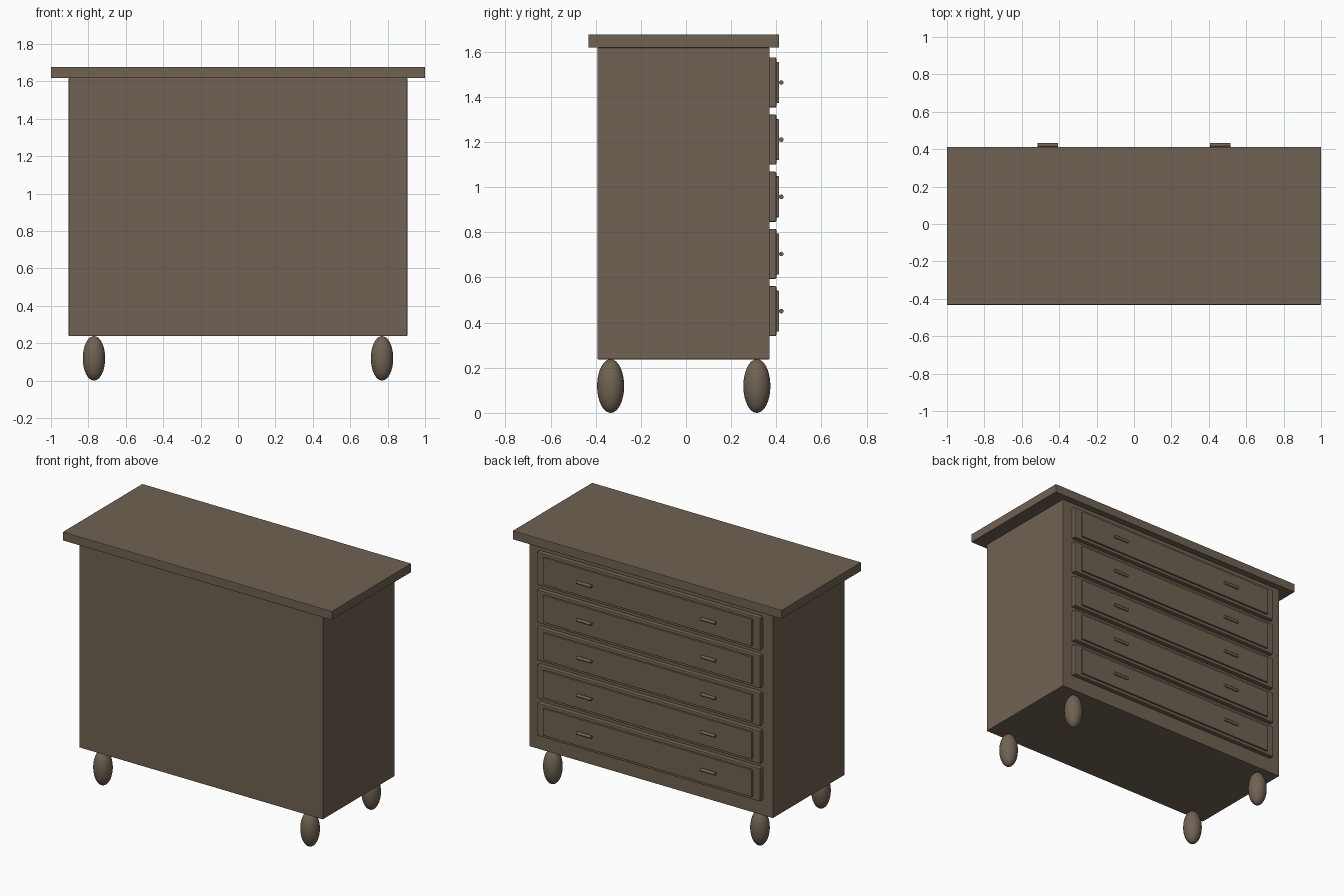
import bpy

if "Cube" in bpy.data.objects:
    bpy.data.objects.remove(bpy.data.objects["Cube"])

wood = bpy.data.materials.new("brown_wood")
wood.diffuse_color = (0.16, 0.122, 0.085, 1)
wood.use_nodes = True
wood.node_tree.nodes["Principled BSDF"].inputs["Base Color"].default_value = wood.diffuse_color


def finish(name):
    ob = bpy.context.object
    ob.name = name
    ob.data.materials.append(wood)
    return ob


def box(name, x, y, z, bevel=0.003):
    """Box from (min, max) pairs, with softly eased edges."""
    bpy.ops.mesh.primitive_cube_add(
        size=1, location=[(a + b) / 2 for a, b in (x, y, z)])
    ob = finish(name)
    ob.scale = [b - a for a, b in (x, y, z)]
    bpy.ops.object.transform_apply(location=False, rotation=False, scale=True)
    mod = ob.modifiers.new("eased_edges", 'BEVEL')
    mod.width = bevel
    mod.segments = 2
    return ob


# Cabinet body and overhanging top
box("cabinet_body", (-0.905, 0.905), (-0.392, 0.37), (0.237, 1.618))
box("table_top", (-1, 1), (-0.432, 0.412), (1.618, 1.677))

# Egg-shaped feet
for side, x in (("left", -0.77), ("right", 0.77)):
    for end, y in (("front", -0.334), ("back", 0.314)):
        bpy.ops.mesh.primitive_uv_sphere_add(
            segments=32, ring_count=16, radius=1, location=(x, y, 0.119))
        foot = finish(f"{end}_{side}_foot")
        foot.scale = (0.06, 0.06, 0.119)
        bpy.ops.object.transform_apply(location=False, rotation=False, scale=True)
        bpy.ops.object.shade_smooth_by_angle()

# Five drawers, each with a raised panel and two bar handles
for i in range(5):
    z = 0.451 + i * 0.2533
    box(f"drawer_front_{i + 1}", (-0.83, 0.83), (0.365, 0.40),
        (z - 0.111, z + 0.111), 0.005)
    box(f"drawer_panel_{i + 1}", (-0.777, 0.777), (0.39, 0.412),
        (z - 0.091, z + 0.091), 0.003)
    for side, x in (("left", -0.461), ("right", 0.461)):
        bpy.ops.mesh.primitive_cylinder_add(
            vertices=24, radius=0.01, depth=0.108,
            location=(x, 0.422, z), rotation=(0, 1.570796, 0))
        finish(f"drawer_handle_{i + 1}_{side}")
        bpy.ops.object.shade_smooth_by_angle()
